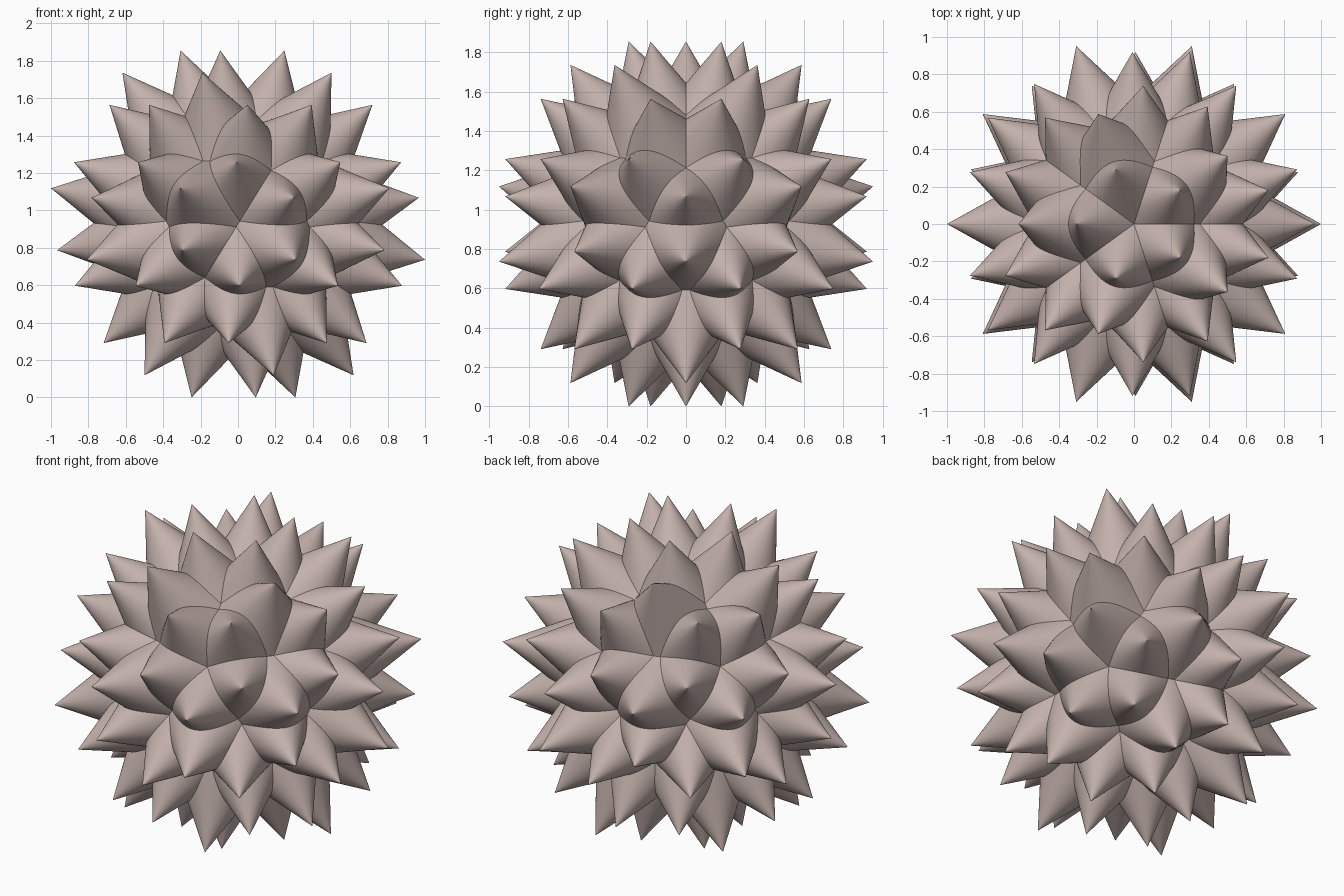
import bpy
import bmesh
from math import radians, sin, cos, atan, tan
from itertools import combinations
from mathutils import Matrix, Vector

CENTRE = Vector((0, 0, 0.9275))
HALF_ANGLE = radians(28.5)
SEGMENTS = 64

default = bpy.data.objects.get("Cube")
if default:
    bpy.data.objects.remove(default)

material = bpy.data.materials.new("dusty_rose")
material.use_nodes = True
colour = (0.55, 0.44, 0.41, 1)
material.diffuse_color = colour
material.node_tree.nodes["Principled BSDF"].inputs["Base Color"].default_value = colour


def five_fold_axes():
    """Twelve icosahedron directions with one on the z axis."""
    latitude = atan(0.5)
    axes = [Vector((0, 0, 1))]
    for k in range(5):
        turn = radians(72 * k)
        axes.append(Vector((cos(latitude) * cos(turn), cos(latitude) * sin(turn), sin(latitude))))
    return axes + [-axis for axis in axes]


def three_fold_axes(axes):
    """Centre of every trio of neighbouring axes."""
    return [
        (a + b + c).normalized()
        for a, b, c in combinations(axes, 3)
        if min(a.dot(b), b.dot(c), a.dot(c)) > 0.4
    ]


def build_spikes(name, directions, reach):
    """Finely faceted cones spreading from the middle, joined in one object."""
    bm = bmesh.new()
    for direction in directions:
        turn = direction.to_track_quat("Z", "Y").to_matrix().to_4x4()
        bmesh.ops.create_cone(
            bm,
            cap_ends=True,
            segments=SEGMENTS,
            radius1=reach * tan(HALF_ANGLE),
            radius2=0,
            depth=reach,
            matrix=turn @ Matrix.Translation((0, 0, reach / 2)),
        )
    # Weld each tip to a single point and keep every face turned outward
    bmesh.ops.remove_doubles(bm, verts=bm.verts, dist=0.00001)
    bmesh.ops.recalc_face_normals(bm, faces=bm.faces)
    mesh = bpy.data.meshes.new(name)
    bm.to_mesh(mesh)
    bm.free()
    mesh.materials.append(material)
    spikes = bpy.data.objects.new(name, mesh)
    spikes.location = CENTRE
    bpy.context.collection.objects.link(spikes)


axes = five_fold_axes()
corners = three_fold_axes(axes)

# Long spikes, one on each of the twenty corners
build_spikes("corner_spikes", corners, 1.018)

# Rings of five shorter spikes around each axis, leaning towards the corners
lean = radians(18.3)
ring = [
    axis * cos(lean) + (corner - axis * corner.dot(axis)).normalized() * sin(lean)
    for axis in axes
    for corner in corners
    if corner.dot(axis) > 0.7
]
build_spikes("ring_spikes", ring, 0.977)
